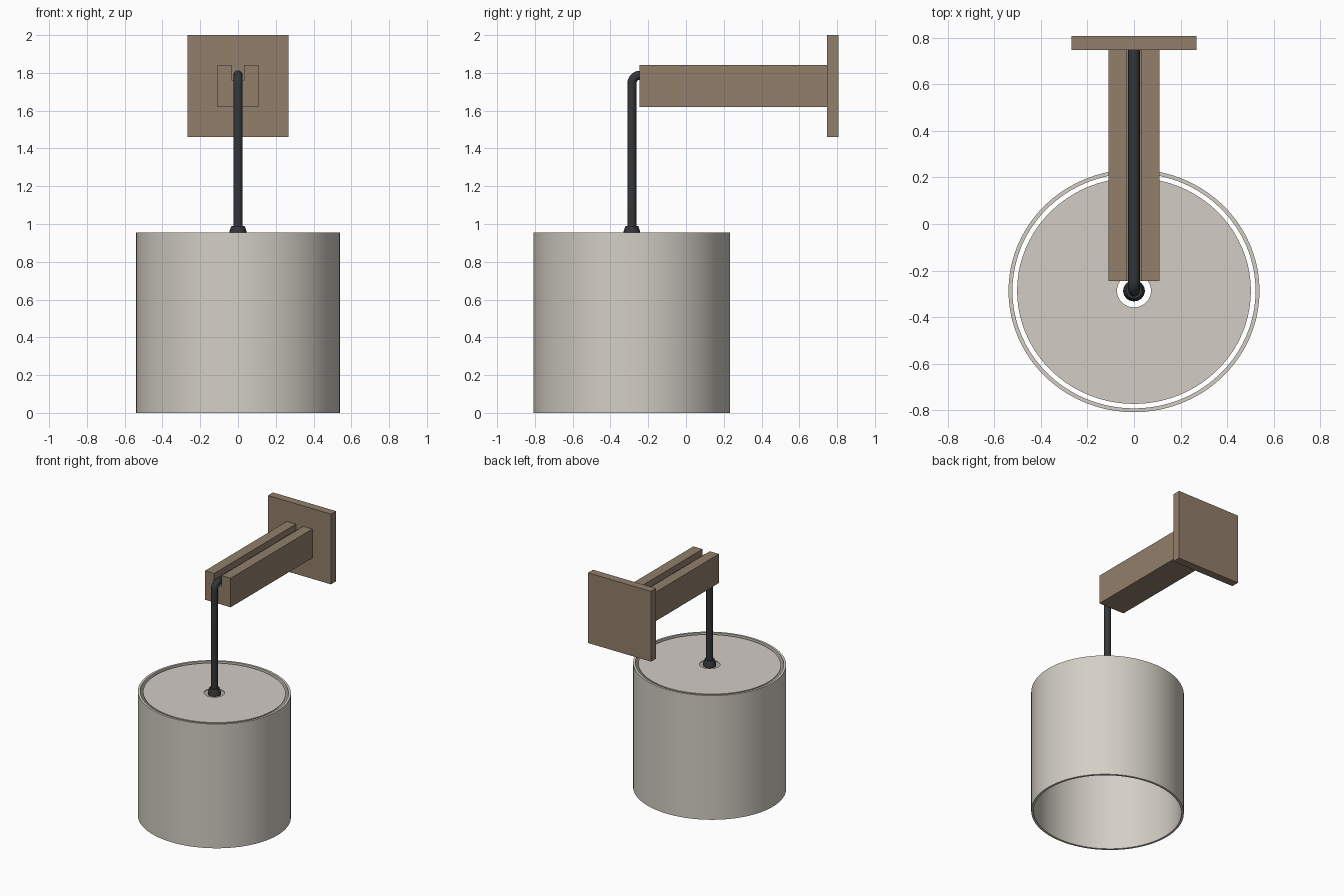
import bpy, bmesh, math

if "Cube" in bpy.data.objects:
    bpy.data.objects.remove(bpy.data.objects["Cube"], do_unlink=True)


def material(name, rgb):
    """Flat material from an sRGB 0-255 colour."""
    lin = [((c / 255 + 0.055) / 1.055) ** 2.4 for c in rgb] + [1.0]
    m = bpy.data.materials.new(name)
    m.use_nodes = True
    m.diffuse_color = lin
    m.node_tree.nodes["Principled BSDF"].inputs["Base Color"].default_value = lin
    return m


wood = material("brown wood", (146, 127, 107))
fabric = material("pale fabric", (211, 207, 197))
liner = material("warm grey liner", (211, 204, 198))
metal = material("black metal", (52, 54, 57))

AXIS_Y = -0.287   # hanging axis of the shade
OVAL = 0.967      # slight depth squash of the shade


def finish(name, bm, mat, smooth=True):
    bmesh.ops.recalc_face_normals(bm, faces=bm.faces)
    mesh = bpy.data.meshes.new(name)
    bm.to_mesh(mesh)
    bm.free()
    mesh.materials.append(mat)
    if smooth:
        mesh.shade_smooth()
        mesh.set_sharp_from_angle(angle=math.radians(35))
    ob = bpy.data.objects.new(name, mesh)
    bpy.context.scene.collection.objects.link(ob)
    return ob


def lathe(name, profile, mat, steps=64):
    """Spin a closed (radius, z) profile around the hanging axis."""
    bm = bmesh.new()
    verts = [bm.verts.new((r, 0, z)) for r, z in profile]
    edges = [bm.edges.new((v, verts[i - 1])) for i, v in enumerate(verts)]
    bmesh.ops.spin(bm, geom=verts + edges, cent=(0, 0, 0), axis=(0, 0, 1),
                   angle=math.tau, steps=steps)
    bmesh.ops.remove_doubles(bm, verts=bm.verts, dist=1e-5)
    bmesh.ops.scale(bm, verts=bm.verts, vec=(1, OVAL, 1))
    bmesh.ops.translate(bm, verts=bm.verts, vec=(0, AXIS_Y, 0))
    return finish(name, bm, mat)


def extrude_y(name, outline, y0, y1, mat):
    """Extrude an (x, z) outline from y0 to y1."""
    bm = bmesh.new()
    face = bm.faces.new([bm.verts.new((x, y0, z)) for x, z in outline])
    ext = bmesh.ops.extrude_face_region(bm, geom=[face])
    moved = [g for g in ext["geom"] if isinstance(g, bmesh.types.BMVert)]
    bmesh.ops.translate(bm, verts=moved, vec=(0, y1 - y0, 0))
    return finish(name, bm, mat, smooth=False)


# Wall plate and grooved arm
extrude_y("wall_plate", [(-0.268, 1.46), (0.268, 1.46), (0.268, 2), (-0.268, 2)],
          0.747, 0.808, wood)
half = [(0.109, 1.62), (0.109, 1.843), (0.031, 1.843), (0.031, 1.76)]
extrude_y("grooved_arm", half + [(-x, z) for x, z in reversed(half)],
          -0.245, 0.747, wood)

# Open drum shade and its top disc with a centre hole
lathe("drum_shade", [(0.539, 0), (0.539, 0.955), (0.522, 0.955), (0.522, 0)], fabric, 80)
lathe("shade_top_disc", [(0.502, 0.944), (0.502, 0.95), (0.073, 0.95), (0.073, 0.944)],
      liner, 80)

# Flared collar where the rod meets the shade
lathe("rod_collar", [(0.0, 0.94), (0.047, 0.94), (0.046, 0.958), (0.035, 0.99), (0.0, 0.99)],
      metal, 16)

# Bent rod lying in the groove, then hanging down
BEND, ROD_Z = 0.045, 1.788
path = [(0, 0.747, ROD_Z)]
for i in range(9):
    a = math.pi / 2 * (1 + i / 8)
    path.append((0, AXIS_Y + BEND + BEND * math.cos(a), ROD_Z - BEND + BEND * math.sin(a)))
path.append((0, AXIS_Y, 0.95))
curve = bpy.data.curves.new("bent_rod", "CURVE")
curve.dimensions = "3D"
curve.bevel_depth = 0.025
curve.bevel_resolution = 3
curve.use_fill_caps = True
spline = curve.splines.new("POLY")
spline.points.add(len(path) - 1)
for p, co in zip(spline.points, path):
    p.co = (*co, 1)
    p.radius = 1
spline.use_smooth = True
curve.materials.append(metal)
bpy.context.scene.collection.objects.link(bpy.data.objects.new("bent_rod", curve))
